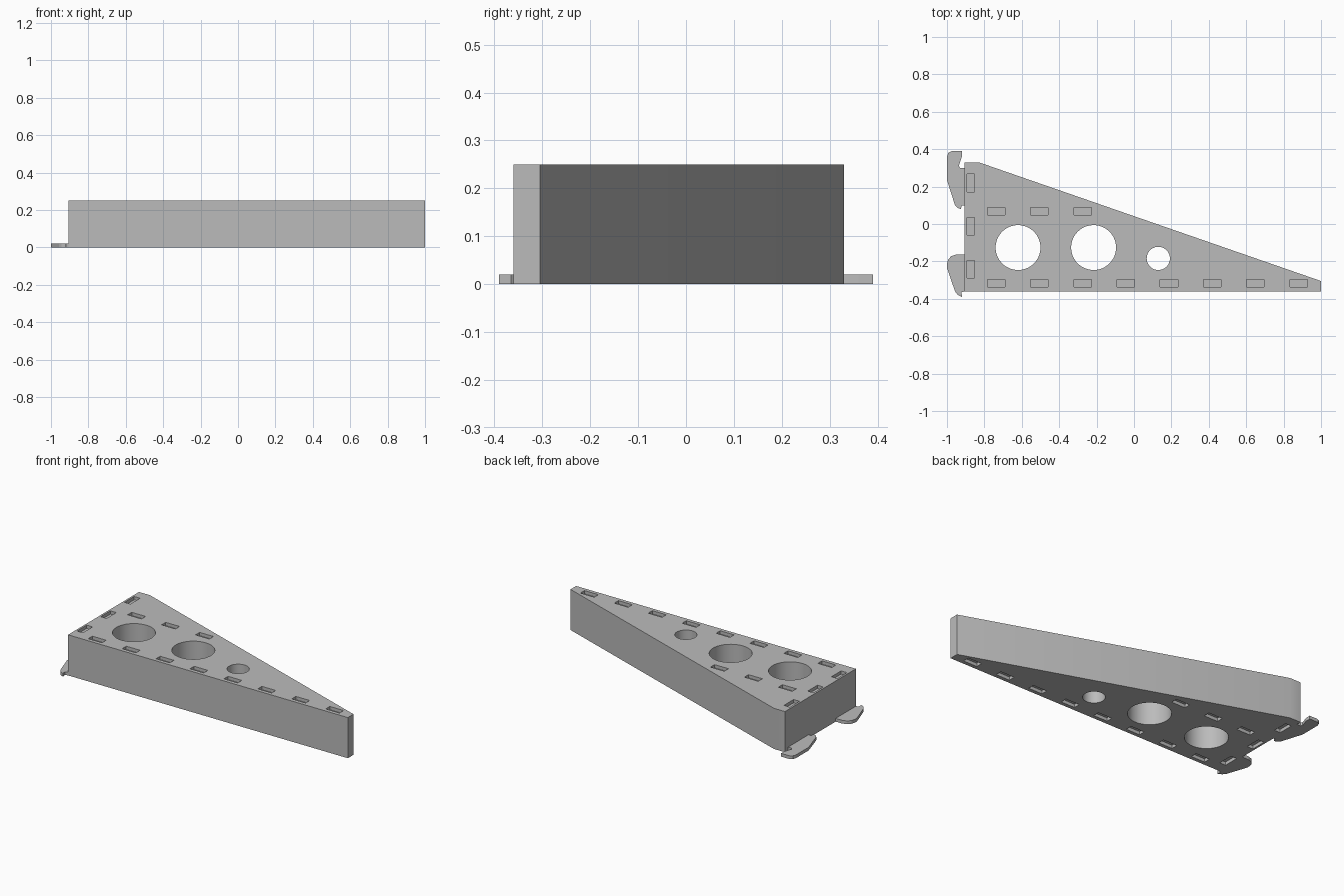
import bpy
import bmesh
from math import cos, sin, tau, radians

cube = bpy.data.objects.get("Cube")
if cube:
    bpy.data.objects.remove(cube)

THICK = 0.25     # height of the wedge body
SHEET = 0.02     # hook thickness and pocket depth

grey = bpy.data.materials.new("plain_grey")
grey.use_nodes = True
GREY = (0.5, 0.5, 0.5, 1)
grey.diffuse_color = GREY
grey.node_tree.nodes["Principled BSDF"].inputs["Base Color"].default_value = GREY


def add_prism(bm, outline, low, high):
    """Extrude a closed xy outline from low to high."""
    base = bm.faces.new([bm.verts.new((x, y, low)) for x, y in outline])
    up = bmesh.ops.extrude_face_region(bm, geom=[base], use_keep_orig=True)
    verts = [v for v in up["geom"] if isinstance(v, bmesh.types.BMVert)]
    bmesh.ops.translate(bm, verts=verts, vec=(0, 0, high - low))


def make_object(name, prisms):
    bm = bmesh.new()
    for outline, low, high in prisms:
        add_prism(bm, outline, low, high)
    bmesh.ops.recalc_face_normals(bm, faces=bm.faces)
    mesh = bpy.data.meshes.new(name)
    bm.to_mesh(mesh)
    bm.free()
    mesh.materials.append(grey)
    obj = bpy.data.objects.new(name, mesh)
    bpy.context.collection.objects.link(obj)
    return obj


def rectangle(x, y, w, h):
    return [(x - w / 2, y - h / 2), (x + w / 2, y - h / 2),
            (x + w / 2, y + h / 2), (x - w / 2, y + h / 2)]


def circle(x, y, r, sides=64):
    return [(x + r * cos(tau * i / sides), y + r * sin(tau * i / sides))
            for i in range(sides)]


# Wedge body
body = make_object("bracket_body", [([
    (-0.905, -0.36), (1, -0.36), (1, -0.305), (-0.83, 0.33), (-0.905, 0.33),
], 0, THICK)])

# Round holes through the body
cuts = [(circle(*c), -0.1, THICK + 0.1) for c in
        [(-0.62, -0.126, 0.12), (-0.216, -0.126, 0.12), (0.13, -0.184, 0.062)]]

# Shallow slots on the top and bottom faces
slots = [rectangle(-0.737 + 0.231 * i, -0.317, 0.094, 0.04) for i in range(8)]
slots += [rectangle(-0.737 + 0.231 * i, 0.067, 0.094, 0.04) for i in range(3)]
slots += [rectangle(-0.873, -0.243 + 0.231 * i, 0.04, 0.094) for i in range(3)]
for slot in slots:
    cuts += [(slot, THICK - SHEET, THICK + 0.1), (slot, -0.1, SHEET)]

cutter = make_object("hole_cutter", cuts)
cutter.hide_render = True
boolean = body.modifiers.new("holes", "BOOLEAN")
boolean.operation = "DIFFERENCE"
boolean.solver = "EXACT"
boolean.object = cutter
bpy.context.view_layer.objects.active = body
bpy.ops.object.modifier_apply(modifier=boolean.name)
bpy.data.objects.remove(cutter)

# Flat mounting hooks on the wide end
make_object("back_hook", [([
    (-0.905, 0.30), (-0.93, 0.30), (-0.937, 0.31), (-0.92, 0.36), (-0.92, 0.39),
    (-0.975, 0.39), (-0.993, 0.38), (-1, 0.36), (-1, 0.235), (-0.957, 0.10),
    (-0.942, 0.085), (-0.925, 0.08), (-0.922, 0.10), (-0.905, 0.10),
], 0, SHEET)])
make_object("front_hook", [([
    (-0.905, -0.163), (-0.95, -0.163), (-0.977, -0.172), (-0.994, -0.19),
    (-1, -0.215), (-1, -0.235), (-0.957, -0.36), (-0.943, -0.378),
    (-0.92, -0.39), (-0.922, -0.365), (-0.905, -0.36),
], 0, SHEET)])

# Smooth hole walls, crisp edges
bpy.ops.object.select_all(action="DESELECT")
body.select_set(True)
bpy.ops.object.shade_smooth_by_angle(angle=radians(30))
